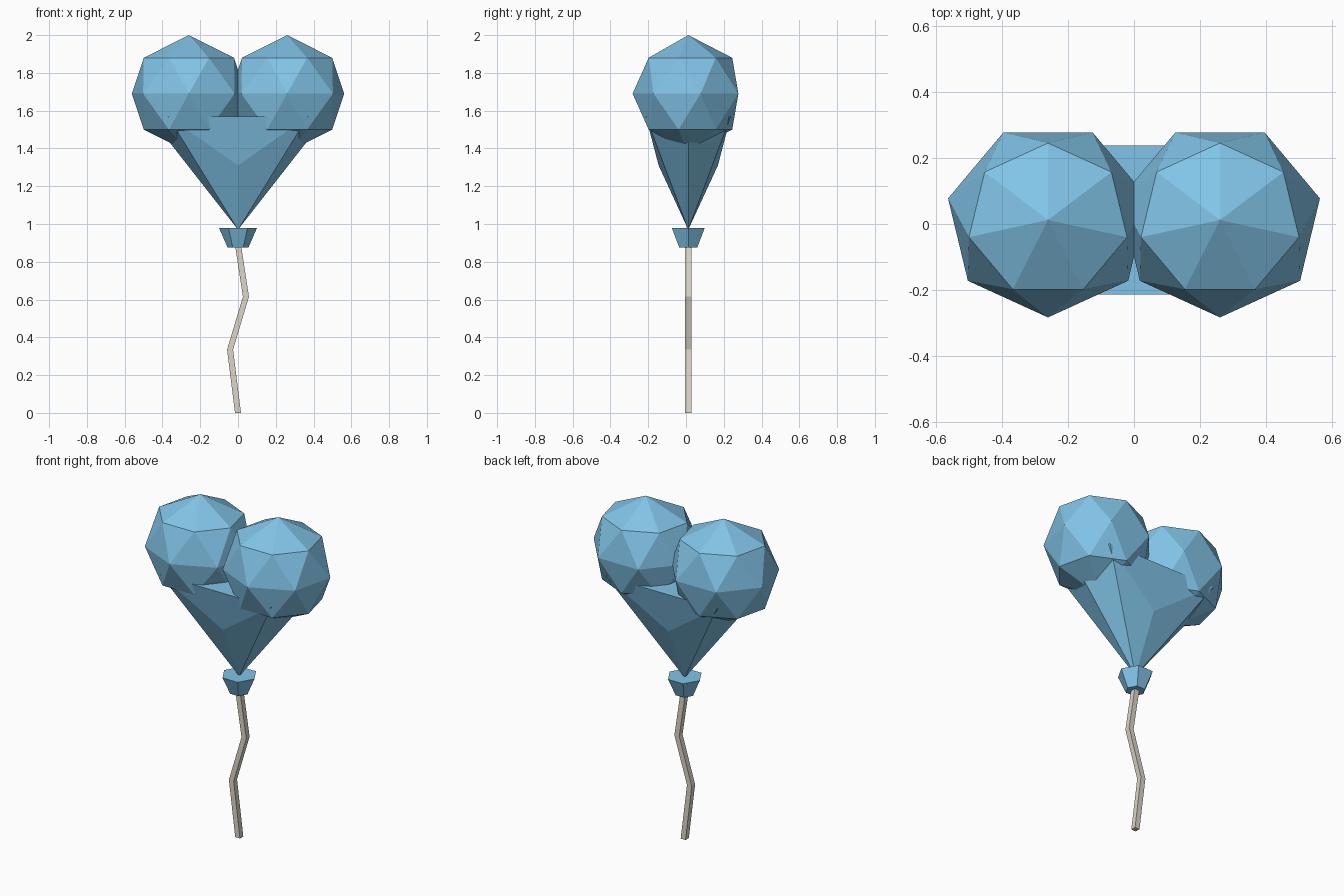
import bpy, bmesh
from math import sin, cos, pi

if "Cube" in bpy.data.objects:
    bpy.data.objects.remove(bpy.data.objects["Cube"])

CY = 0.012  # depth centre of the whole balloon


def material(name, rgb):
    m = bpy.data.materials.new(name)
    m.diffuse_color = (*rgb, 1)
    m.use_nodes = True
    m.node_tree.nodes["Principled BSDF"].inputs["Base Color"].default_value = m.diffuse_color
    return m


blue = material("balloon_blue", (0.22, 0.55, 0.80))
beige = material("string_beige", (0.72, 0.67, 0.58))


def finish(name, bm, mat):
    bmesh.ops.recalc_face_normals(bm, faces=bm.faces)
    me = bpy.data.meshes.new(name)
    bm.to_mesh(me)
    bm.free()
    me.materials.append(mat)
    ob = bpy.data.objects.new(name, me)
    bpy.context.collection.objects.link(ob)
    return ob


def hull(name, points, mat):
    bm = bmesh.new()
    for p in points:
        bm.verts.new(p)
    bmesh.ops.convex_hull(bm, input=bm.verts)
    bmesh.ops.dissolve_limit(bm, angle_limit=0.01, verts=bm.verts, edges=bm.edges)
    return finish(name, bm, mat)


def ring(n, r, z, start, cx=0, cy=CY, sy=1):
    return [(cx + r * cos(start + 2 * pi * i / n),
             cy + sy * r * sin(start + 2 * pi * i / n), z) for i in range(n)]


# two faceted lobes: seven-sided rings, alternately staggered
for side, cx in (("left", -0.26), ("right", 0.26)):
    pts = [(cx, CY, 2.0), (cx, CY, 1.38)]
    for r, z, a in ((0.245, 1.88, pi / 2), (0.31, 1.69, -pi / 2), (0.245, 1.50, pi / 2)):
        pts += ring(7, r, z, a, cx, sy=0.95)
    hull(side + "_lobe", pts, blue)

# pointed lower body, with a fold on its front and back
body = [(0, CY, 0.97)]
for s in (-1, 1):
    body += [(0, CY + s * 0.157, 1.31), (s * 0.47, CY, 1.57)]
    body += [(x, CY + s * 0.225, 1.57) for x in (-0.37, 0.37)]
hull("lower_body", body, blue)

# flared six-sided knot
hull("knot", ring(6, 0.101, 0.98, 0) + ring(6, 0.055, 0.875, 0), blue)

# bent square string
bm = bmesh.new()
prev = None
for x, z in ((0, 0), (-0.042, 0.335), (0.042, 0.615), (0, 0.89)):
    cur = [bm.verts.new(p) for p in ring(4, 0.0226, z, pi / 4, x)]
    if prev:
        for i in range(4):
            j = (i + 1) % 4
            bm.faces.new((prev[i], prev[j], cur[j], cur[i]))
    else:
        bm.faces.new(cur[::-1])
    prev = cur
bm.faces.new(prev)
finish("string", bm, beige)
